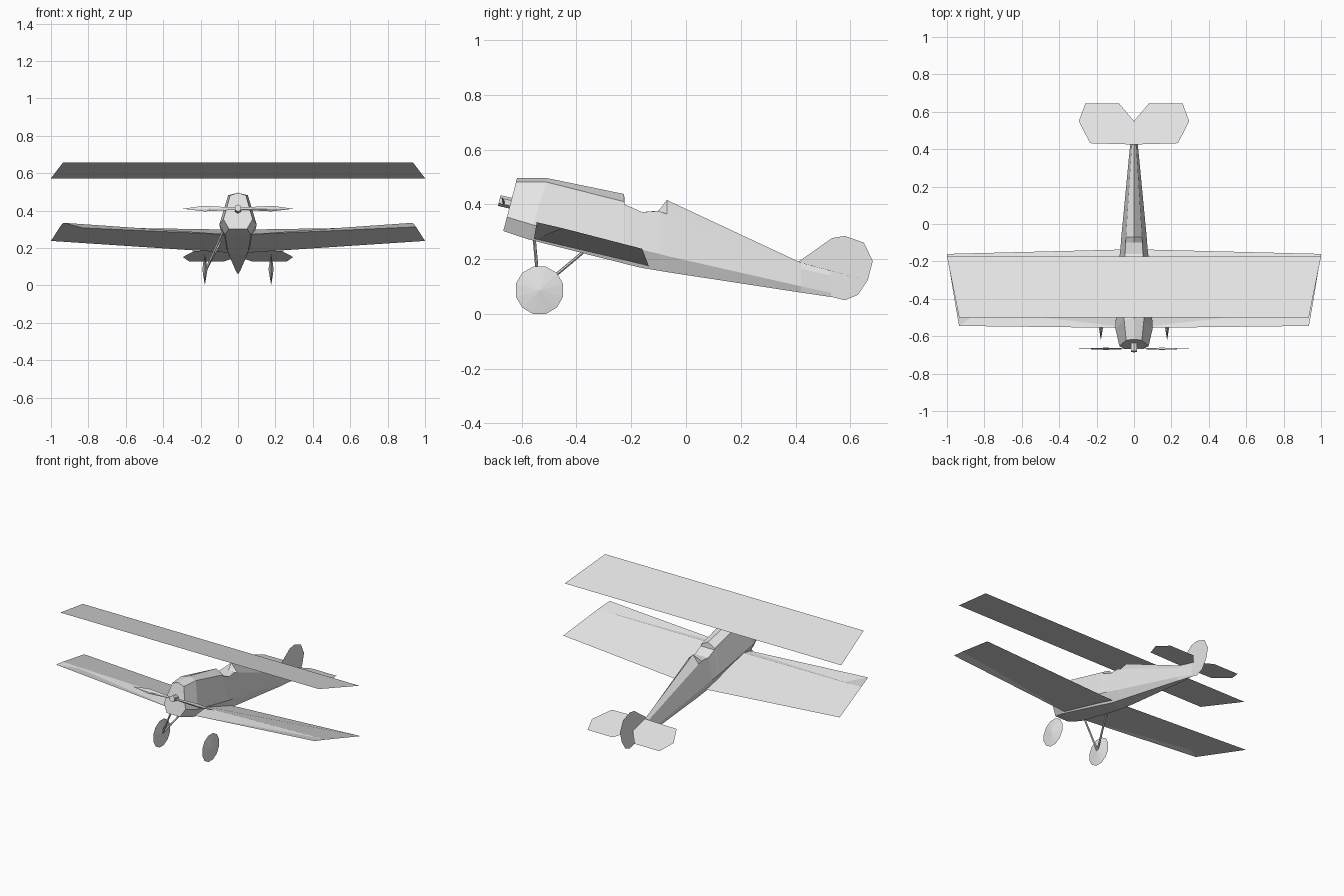
import bpy
import math
from mathutils import Vector

old = bpy.data.objects.get("Cube")
if old:
    bpy.data.objects.remove(old, do_unlink=True)

grey = bpy.data.materials.new("plain grey")
grey.use_nodes = True
shade = (0.8, 0.8, 0.8, 1)
grey.diffuse_color = shade
grey.node_tree.nodes["Principled BSDF"].inputs["Base Color"].default_value = shade


def build(name, verts, faces, mirror=False):
    """Make a flat-shaded mesh object, mirrored across x if asked."""
    mesh = bpy.data.meshes.new(name)
    mesh.from_pydata([tuple(v) for v in verts], [], faces)
    mesh.materials.append(grey)
    obj = bpy.data.objects.new(name, mesh)
    bpy.context.scene.collection.objects.link(obj)
    if mirror:
        mod = obj.modifiers.new("Mirror", "MIRROR")
        mod.use_axis[0] = True
        mod.merge_threshold = 0.0005
    return obj


def sheet(name, points, mirror=False):
    """Make a single flat panel."""
    return build(name, points, [tuple(range(len(points)))], mirror)


def rod(name, start, end, radius, sides=6):
    """Make a straight rod between two points."""
    start, end = Vector(start), Vector(end)
    axis = end - start
    bpy.ops.mesh.primitive_cylinder_add(
        vertices=sides, radius=radius, depth=axis.length,
        location=(start + end) / 2,
        rotation=axis.to_track_quat("Z", "Y").to_euler())
    obj = bpy.context.object
    obj.name = name
    obj.data.materials.append(grey)


# Fuselage: each station is y, lean, top z, then (x, z) of shoulder, crease, keel
stations = [
    (-0.617, 0.26, 0.496, (0.042, 0.482), (0.078, 0.354), (0.048, 0.303)),
    (-0.507, 0.30, 0.496, (0.053, 0.482), (0.100, 0.325), (0.070, 0.272)),
    (-0.226, 0, 0.438, (0.050, 0.410), (0.082, 0.249), (0.055, 0.184)),
    (-0.224, 0, 0.400, (0.050, 0.400), (0.082, 0.248), (0.055, 0.183)),
    (-0.160, 0, 0.372, (0.048, 0.372), (0.076, 0.234), (0.048, 0.168)),
    (-0.100, 0, 0.377, (0.045, 0.376), (0.070, 0.220), (0.045, 0.158)),
    (-0.070, 0, 0.416, (0.043, 0.365), (0.068, 0.212), (0.044, 0.153)),
    (0.420, 0, 0.187, (0.012, 0.165), (0.021, 0.101), (0.012, 0.078)),
    (0.530, 0, 0.155, (0.001, 0.140), (0.001, 0.077), (0.001, 0.062)),
]
verts, faces = [], []
for y, lean, top, *side in stations:
    ring = [(0, top)] + side + [(-x, z) for x, z in reversed(side)]
    verts += [(x, y + lean * (z - top), z) for x, z in ring]
n = len(ring)
for s in range(len(stations) - 1):
    for i in range(n):
        a, b = s * n + i, s * n + (i + 1) % n
        faces.append((a, a + n, b + n, b))
faces += [tuple(range(n)), tuple(reversed(range(len(verts) - n, len(verts))))]
build("fuselage", verts, faces)

# Upper wing: one thin sheet
sheet("upper_wing", [(-0.935, -0.5, 0.658), (0.935, -0.5, 0.658),
                     (1, -0.175, 0.573), (-1, -0.175, 0.573)])

# Lower wing: cambered at the root, thinning to a sheet at the tip
root = [(0, -0.556, 0.270), (0, -0.47, 0.298), (0, -0.135, 0.172)]
tip = [(0.935, -0.545, 0.335), (0.952, -0.45, 0.313), (1, -0.16, 0.238)]
build("lower_wing", root + tip,
      [(0, 3, 4, 1), (1, 4, 5, 2), (0, 2, 5, 4, 3)], mirror=True)

# Tailplane and fin
sheet("tailplane", [(0, 0.425, 0.185), (0.235, 0.432, 0.184), (0.295, 0.55, 0.152),
                    (0.26, 0.645, 0.127), (0.08, 0.645, 0.127), (0, 0.55, 0.152)],
      mirror=True)
fin = [(0.41, 0.19), (0.533, 0.277), (0.58, 0.285), (0.65, 0.26), (0.682, 0.193),
       (0.664, 0.124), (0.628, 0.07), (0.58, 0.05), (0.525, 0.064)]
sheet("fin", [(0, y, z) for y, z in reversed(fin)])

# Wheels: shallow double cones
for side, label in ((1, "left"), (-1, "right")):
    count, radius, hub = 12, 0.0895, (0.177 * side, -0.535, 0.0865)
    rim = []
    for i in range(count):
        t = 2 * math.pi * (i + 0.5) / count
        rim.append((hub[0], hub[1] + radius * math.cos(t), hub[2] + radius * math.sin(t)))
    caps = [(hub[0] + d, hub[1], hub[2]) for d in (0.014, -0.014)]
    faces = []
    for i in range(count):
        j = (i + 1) % count
        faces += [(i, j, count), (j, i, count + 1)]
    build(label + "_wheel", rim + caps, faces)

# Landing gear struts, on the right side only
axle = (-0.168, -0.538, 0.09)
rod("front_strut", axle, (-0.082, -0.555, 0.285), 0.006)
rod("rear_strut", axle, (-0.085, -0.35, 0.247), 0.006)

# Propeller: hub and two slim twisted blades
rod("propeller_hub", (0, -0.63, 0.402), (0, -0.682, 0.414), 0.02)
for side, label in ((1, "left"), (-1, "right")):
    y, z = -0.667, 0.41
    blade = [(0, y, z + 0.005), (0.18 * side, y - 0.004 * side, z + 0.016),
             (0.295 * side, y, z), (0.18 * side, y + 0.004 * side, z - 0.014),
             (0, y, z - 0.005), (0.15 * side, y - 0.006, z),
             (0.15 * side, y + 0.006, z)]
    faces = []
    for i in range(5):
        j = (i + 1) % 5
        faces += [(i, j, 5), (j, i, 6)] if side < 0 else [(j, i, 5), (i, j, 6)]
    build(label + "_propeller_blade", blade, faces)
